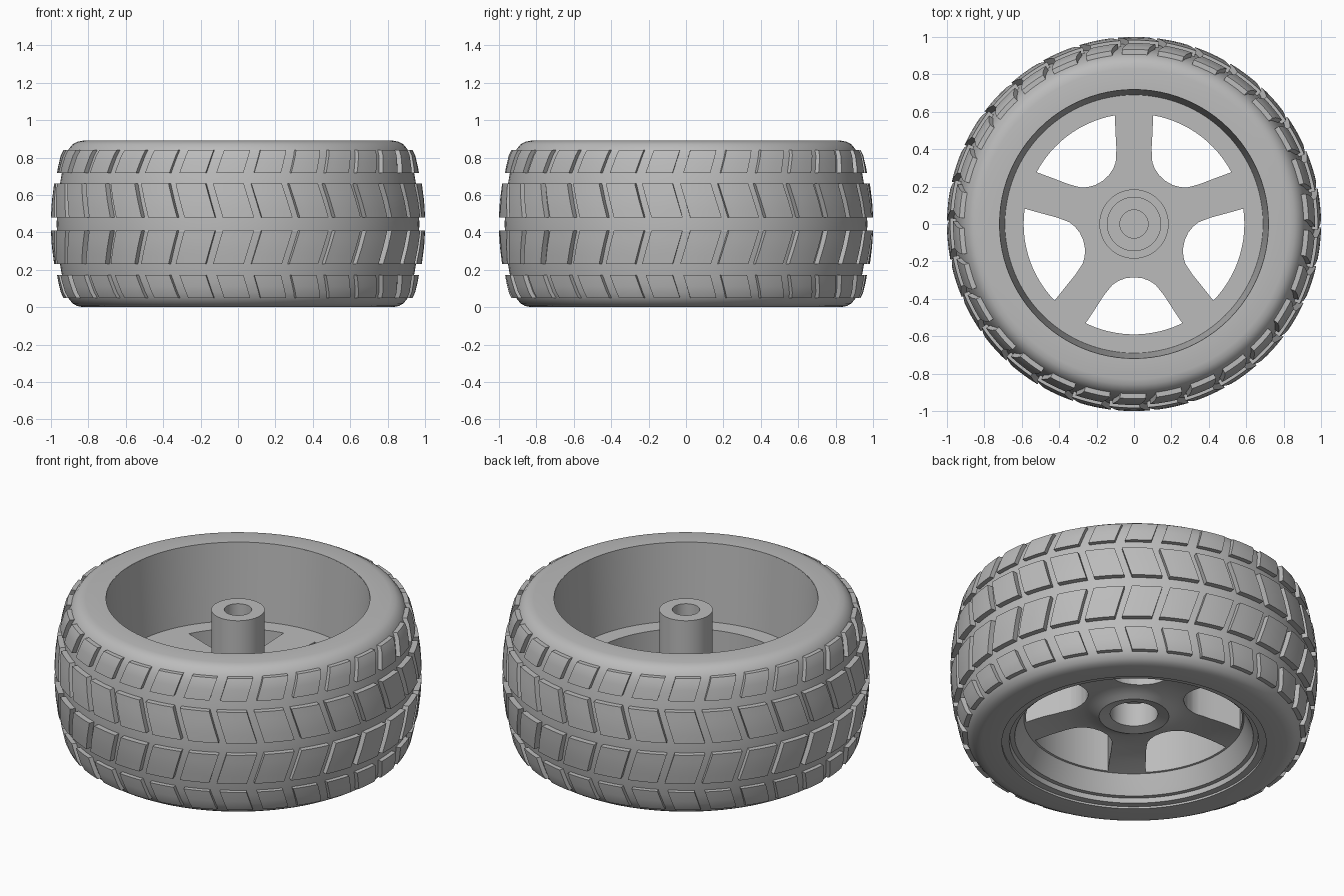
import bpy, bmesh, math
from math import sin, cos, pi, radians

cube = bpy.data.objects.get("Cube")
if cube:
    bpy.data.objects.remove(cube, do_unlink=True)

grey = bpy.data.materials.new("plain_grey")
grey.use_nodes = True
COLOR = (0.5, 0.5, 0.5, 1)
grey.diffuse_color = COLOR
grey.node_tree.nodes["Principled BSDF"].inputs["Base Color"].default_value = COLOR

HEIGHT = 0.89
MID = HEIGHT / 2


def finish(name, bm):
    """Turn a bmesh into a linked object with the grey material."""
    bmesh.ops.recalc_face_normals(bm, faces=bm.faces[:])
    mesh = bpy.data.meshes.new(name)
    bm.to_mesh(mesh)
    bm.free()
    mesh.materials.append(grey)
    obj = bpy.data.objects.new(name, mesh)
    bpy.context.collection.objects.link(obj)
    return obj


def activate(obj):
    bpy.ops.object.select_all(action='DESELECT')
    obj.select_set(True)
    bpy.context.view_layer.objects.active = obj


def smooth(obj, angle):
    activate(obj)
    bpy.ops.object.shade_smooth_by_angle(angle=radians(angle))


def revolve(name, profile, closed, steps=96):
    """Spin an (r, z) profile around the z axis."""
    bm = bmesh.new()
    verts = [bm.verts.new((r, 0, z)) for r, z in profile]
    pairs = list(zip(verts, verts[1:]))
    if closed:
        pairs.append((verts[-1], verts[0]))
    edges = [bm.edges.new(p) for p in pairs]
    bmesh.ops.spin(bm, geom=verts + edges, cent=(0, 0, 0), axis=(0, 0, 1),
                   angle=2 * pi, steps=steps, use_duplicate=False)
    bmesh.ops.remove_doubles(bm, verts=bm.verts[:], dist=0.0005)
    return finish(name, bm)


# Tyre carcass: rounded shoulders, mirrored about mid height
shoulder = [(0.72, 0.89), (0.83, 0.89), (0.86, 0.884), (0.885, 0.87),
            (0.905, 0.845), (0.922, 0.81), (0.936, 0.75), (0.95, 0.67),
            (0.964, 0.56), (0.97, MID)]
lower = [(r, HEIGHT - z) for r, z in reversed(shoulder[:-1])]
tyre = revolve("tyre", shoulder + lower, True)
smooth(tyre, 35)


def tyre_radius(z):
    """Outer radius of the carcass at a height."""
    z = MID + abs(z - MID)
    for (r1, z1), (r2, z2) in zip(shoulder, shoulder[1:]):
        if z2 <= z <= z1:
            return r2 + (r1 - r2) * (z - z2) / (z1 - z2)
    return shoulder[-1][0]


# Tread blocks: four rows of slanted blocks in a zigzag
COUNT, NU, NV = 30, 4, 4
# (bottom, top, angular width, slant along height, raise)
rows = [(0.05, 0.172, 0.150, -0.04, 0.026),
        (0.23, 0.41, 0.168, 0.055, 0.032),
        (0.48, 0.66, 0.168, -0.055, 0.032),
        (0.718, 0.84, 0.150, 0.04, 0.026)]
bm = bmesh.new()
for low, high, width, slant, lift in rows:
    for k in range(COUNT):
        centre = 1.5 * pi - 0.025 + 2 * pi * k / COUNT

        def layer(offset):
            grid = []
            for j in range(NV + 1):
                t = j / NV
                z = low + (high - low) * t
                r = tyre_radius(z) + offset
                angles = [centre + slant * (t - 0.5) + width * (i / NU - 0.5)
                          for i in range(NU + 1)]
                grid.append([bm.verts.new((r * cos(a), r * sin(a), z)) for a in angles])
            return grid

        top, base = layer(lift), layer(-0.015)
        for j in range(NV):
            for i in range(NU):
                bm.faces.new((top[j][i], top[j][i + 1], top[j + 1][i + 1], top[j + 1][i]))

        def rim_loop(g):
            return (g[0][:-1] + [row[-1] for row in g[:-1]]
                    + g[-1][:0:-1] + [row[0] for row in g[:0:-1]])

        a, b = rim_loop(top), rim_loop(base)
        for i in range(len(a)):
            n = (i + 1) % len(a)
            bm.faces.new((a[i], b[i], b[n], a[n]))
        # the hidden base grid has no faces, so drop its inner points
        inner = [v for row in base[1:-1] for v in row[1:-1]]
        bmesh.ops.delete(bm, geom=inner, context='VERTS')
treads = finish("tread_blocks", bm)
smooth(treads, 30)

# Wheel: hub tube, spoke disc and barrel in one turned profile
wheel_profile = [
    (0, 0.62), (0.075, 0.62), (0.075, 0.82), (0.145, 0.82), (0.145, 0.45),
    (0.185, 0.45), (0.185, 0.43), (0.69, 0.43), (0.719, 0.888), (0.735, 0.88),
    (0.735, 0.012), (0.68, 0.012), (0.675, 0.04), (0.65, 0.04), (0.635, 0.07),
    (0.6, 0.15), (0.5, 0.175), (0.38, 0.195), (0.28, 0.2), (0.22, 0.18),
    (0.19, 0.165), (0.13, 0.18), (0.13, 0.32), (0, 0.32)]
wheel = revolve("wheel", wheel_profile, False)

# Window cutters between the five spokes
side = [(0.45, 0.205), (0.385, 0.163), (0.355, 0.14), (0.325, 0.115),
        (0.305, 0.085), (0.29, 0.045)]
arc = [(0.59 * cos(a), 0.59 * sin(a)) for a in (radians(-26 + 4 * i) for i in range(14))]
outline = arc + side + [(0.285, 0)] + [(u, -v) for u, v in reversed(side)]
bm = bmesh.new()
for k in range(5):
    turn = radians(54 + 72 * k)
    verts = [bm.verts.new((u * cos(turn) - v * sin(turn),
                           u * sin(turn) + v * cos(turn), 0.05)) for u, v in outline]
    face = bm.faces.new(verts)
    out = bmesh.ops.extrude_face_region(bm, geom=[face])
    moved = [g for g in out["geom"] if isinstance(g, bmesh.types.BMVert)]
    bmesh.ops.translate(bm, verts=moved, vec=(0, 0, 0.55))
cutter = finish("window_cutter", bm)
cutter.hide_render = True

cut = wheel.modifiers.new("windows", 'BOOLEAN')
cut.operation = 'DIFFERENCE'
cut.solver = 'EXACT'
cut.object = cutter
activate(wheel)
bpy.ops.object.modifier_apply(modifier=cut.name)
bpy.data.objects.remove(cutter, do_unlink=True)
smooth(wheel, 32)
